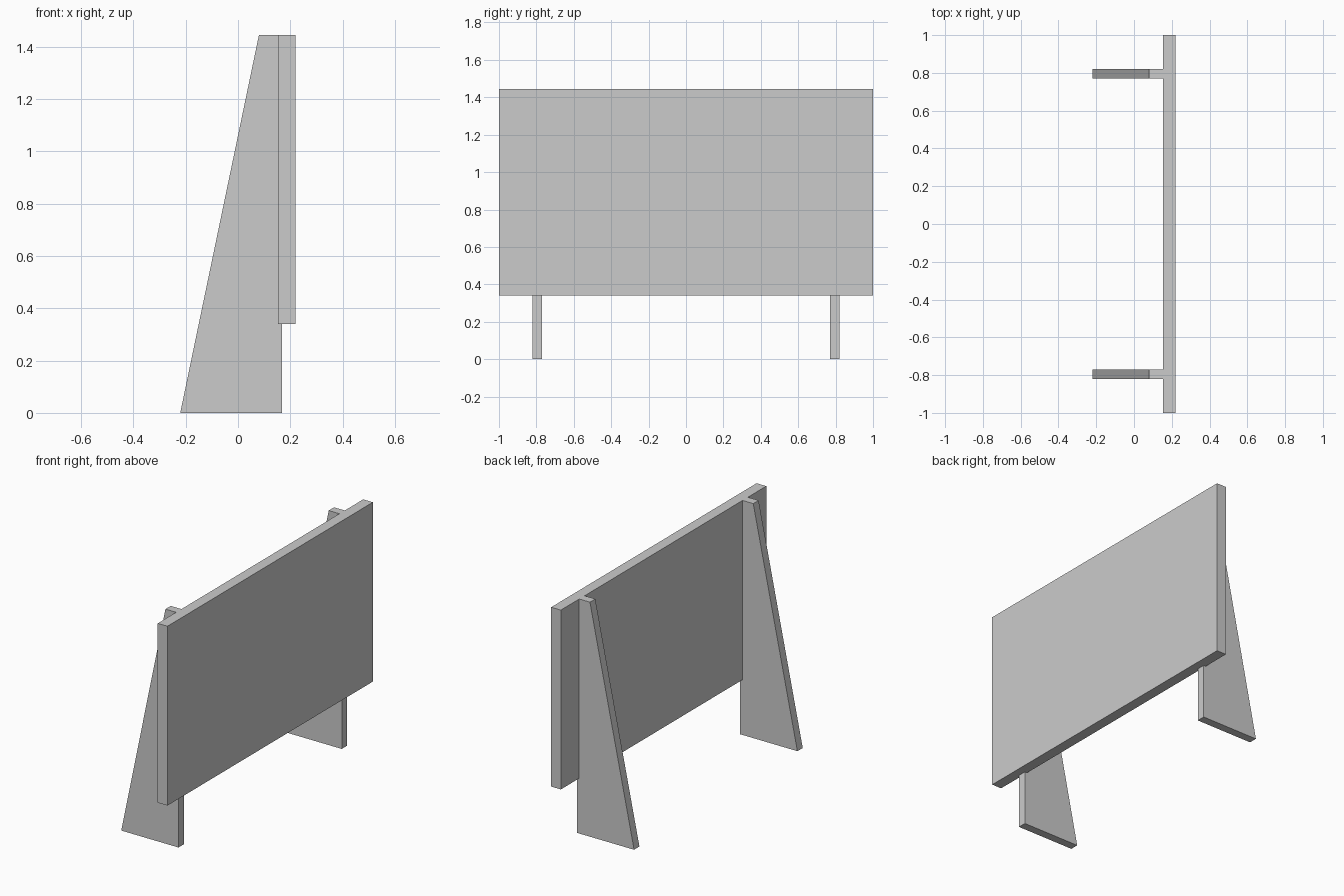
import bpy
import bmesh

if "Cube" in bpy.data.objects:
    bpy.data.objects.remove(bpy.data.objects["Cube"])


def extrude_profile(name, profile, y0, y1):
    """Extrude an (x, z) profile along y into a closed solid."""
    bm = bmesh.new()
    face = bm.faces.new([bm.verts.new((x, y0, z)) for x, z in profile])
    result = bmesh.ops.extrude_face_region(bm, geom=[face], use_keep_orig=True)
    verts = [v for v in result["geom"] if isinstance(v, bmesh.types.BMVert)]
    bmesh.ops.translate(bm, verts=verts, vec=(0, y1 - y0, 0))
    bmesh.ops.recalc_face_normals(bm, faces=bm.faces)
    mesh = bpy.data.meshes.new(name)
    bm.to_mesh(mesh)
    bm.free()
    obj = bpy.data.objects.new(name, mesh)
    bpy.context.collection.objects.link(obj)
    return obj


BACK, FRONT = 0.153, 0.219
BOTTOM, TOP = 0.34, 1.445

# Upright board
extrude_profile("board_panel",
                [(BACK, BOTTOM), (FRONT, BOTTOM), (FRONT, TOP), (BACK, TOP)],
                -1.0, 1.0)

# Tapered legs, notched to seat the board
leg_profile = [(-0.221, 0), (0.169, 0), (0.169, BOTTOM),
               (BACK, BOTTOM), (BACK, TOP), (0.08, TOP)]
for name, side in (("left_leg", -1), ("right_leg", 1)):
    y0, y1 = sorted((side * 0.769, side * 0.821))
    extrude_profile(name, leg_profile, y0, y1)
